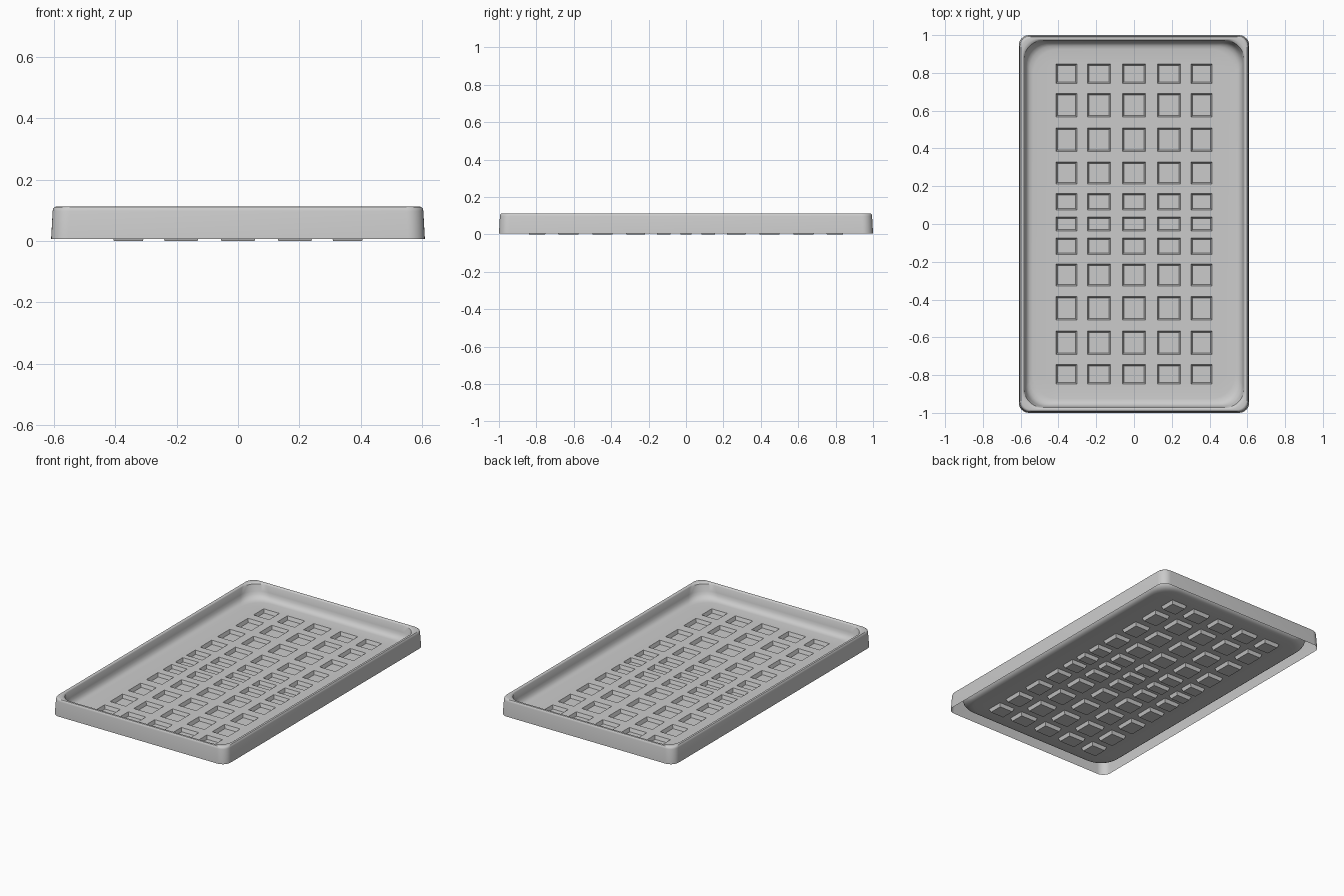
import bpy, bmesh, math

if "Cube" in bpy.data.objects:
    bpy.data.objects.remove(bpy.data.objects["Cube"])

HX, HY = 0.61, 1.0
FLOOR, PIT_Z, DRAFT = 0.022, 0.0, 0.008
bm = bmesh.new()


def ring(inset, z, r, n=8):
    """Rounded-rectangle loop of vertices."""
    vs = []
    for i, (sx, sy) in enumerate(((1, 1), (-1, 1), (-1, -1), (1, -1))):
        cx, cy = sx * (HX - inset - r), sy * (HY - inset - r)
        for k in range(n + 1):
            a = math.radians(90 * i + 90 * k / n)
            vs.append(bm.verts.new((cx + r * math.cos(a), cy + r * math.sin(a), z)))
    return vs


def skin(a, b):
    for i in range(len(a)):
        j = (i + 1) % len(a)
        bm.faces.new((a[i], a[j], b[j], b[i]))


def loop_edges(vs):
    return [bm.edges.get((v, vs[i - 1])) or bm.edges.new((v, vs[i - 1]))
            for i, v in enumerate(vs)]


# Skirt, rounded rim, inner wall and fillet: (inset, height, corner radius)
profile = [(0, .006, .055), (.005, .098, .055), (.007, .106, .055), (.011, .111, .055),
           (.015, .112, .056), (.021, .112, .08), (.025, .110, .09), (.028, .105, .10),
           (.033, .065, .115), (.037, .048, .118), (.045, .034, .122),
           (.057, .025, .126), (.075, FLOOR, .13)]
rings = [ring(*p) for p in profile]
for a, b in zip(rings, rings[1:]):
    skin(a, b)
edges = loop_edges(rings[-1])

# Recessed pockets in the floor, mirrored about both axes
cols = [(-.062, .062), (.124, .247), (.303, .413)]
rows = [(-.037, .037), (.075, .162), (.212, .327), (.385, .508), (.567, .690), (.745, .847)]
cols += [(-b, -a) for a, b in cols[1:]]
rows += [(-b, -a) for a, b in rows[1:]]


def rect(x0, x1, y0, y1, z):
    return [bm.verts.new(p) for p in ((x0, y0, z), (x1, y0, z), (x1, y1, z), (x0, y1, z))]


for x0, x1 in cols:
    for y0, y1 in rows:
        top = rect(x0, x1, y0, y1, FLOOR)
        low = rect(x0 + DRAFT, x1 - DRAFT, y0 + DRAFT, y1 - DRAFT, PIT_Z)
        skin(top, low)
        bm.faces.new(low)
        edges += loop_edges(top)

# Floor sheet around the pockets
bmesh.ops.triangle_fill(bm, edges=edges, use_beauty=True, normal=(0, 0, 1))
bmesh.ops.recalc_face_normals(bm, faces=bm.faces[:])

mesh = bpy.data.meshes.new("tray")
bm.to_mesh(mesh)
bm.free()
tray = bpy.data.objects.new("tray", mesh)
bpy.context.collection.objects.link(tray)
bpy.context.view_layer.objects.active = tray
tray.select_set(True)
bpy.ops.object.shade_smooth_by_angle(angle=math.radians(35))
